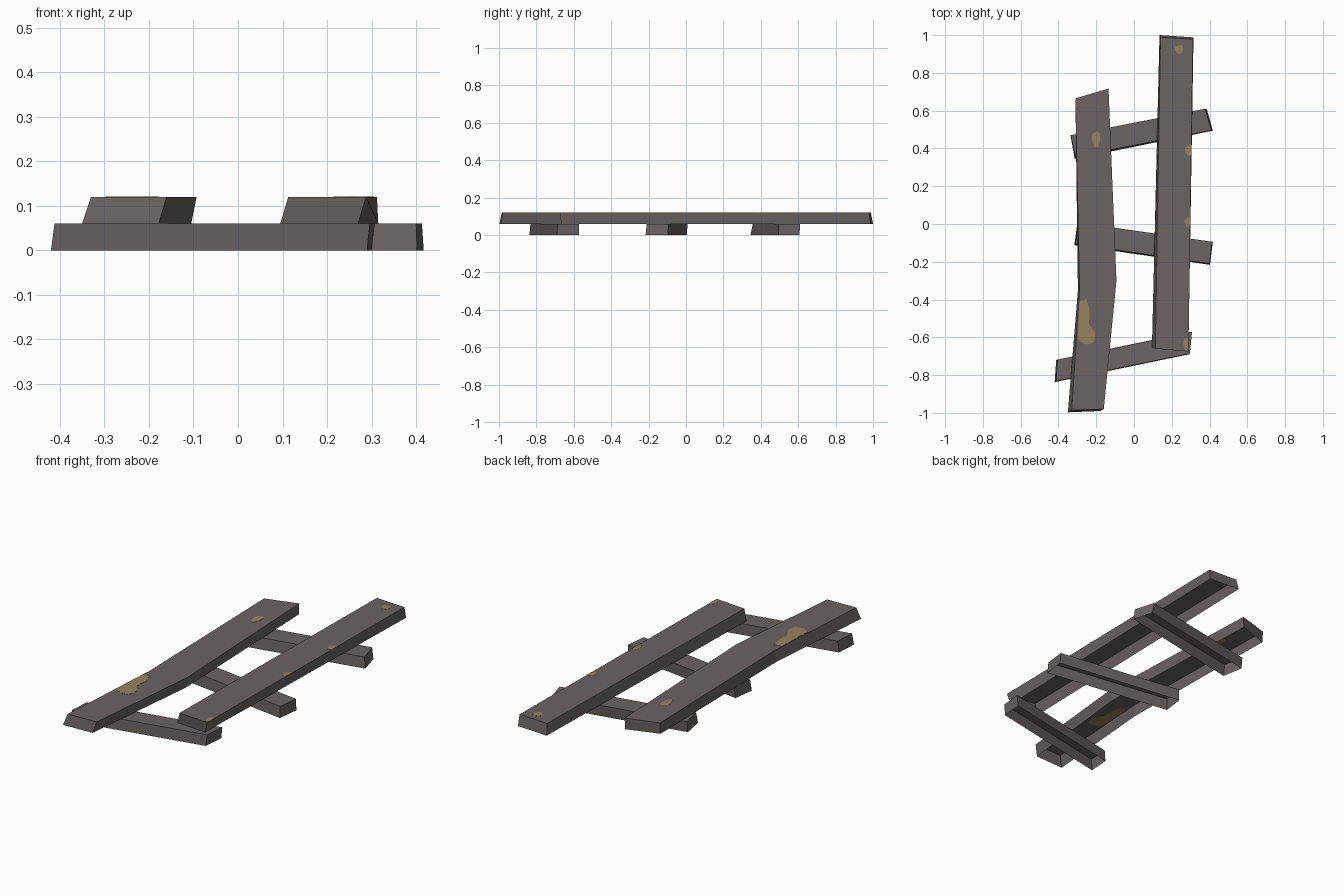
import bpy, bmesh, math

cube = bpy.data.objects.get("Cube")
if cube:
    bpy.data.objects.remove(cube, do_unlink=True)


def material(name, rgb):
    mat = bpy.data.materials.new(name)
    mat.use_nodes = True
    colour = (*rgb, 1.0)
    mat.diffuse_color = colour
    bsdf = next(n for n in mat.node_tree.nodes if n.type == 'BSDF_PRINCIPLED')
    bsdf.inputs["Base Color"].default_value = colour
    return mat


WOOD = material("weathered grey wood", (0.145, 0.125, 0.125))
TAN = material("bare tan wood", (0.31, 0.225, 0.115))
THICK = 0.06


def finish(name, bm, mat):
    mesh = bpy.data.meshes.new(name)
    bm.to_mesh(mesh)
    bm.free()
    mesh.materials.append(mat)
    obj = bpy.data.objects.new(name, mesh)
    bpy.context.collection.objects.link(obj)
    return obj


def plank(name, z, side_a, side_b):
    """Board with an open underside; each station is (top x, top y, bottom x, bottom y)."""
    bm = bmesh.new()

    def chain(side):
        return [(bm.verts.new((tx, ty, z + THICK)), bm.verts.new((bx, by, z)))
                for tx, ty, bx, by in side]

    a, b = chain(side_a), chain(side_b)
    for i in range(len(a) - 1):
        bm.faces.new((a[i][0], b[i][0], b[i + 1][0], a[i + 1][0]))
    loop = a + b[::-1]
    for p, q in zip(loop, loop[1:] + loop[:1]):
        bm.faces.new((p[0], p[1], q[1], q[0]))
    bmesh.ops.recalc_face_normals(bm, faces=bm.faces)
    bm.faces.ensure_lookup_table()
    if bm.faces[0].normal.z < 0:
        bmesh.ops.reverse_faces(bm, faces=bm.faces)
    return finish(name, bm, WOOD)


def patch(name, outline):
    """Thin worn patch, showing through both faces of a board's top."""
    bm = bmesh.new()
    face = bm.faces.new([bm.verts.new((x, y, 0.1175)) for x, y in outline])
    out = bmesh.ops.extrude_face_region(bm, geom=[face])
    top = [v for v in out["geom"] if isinstance(v, bmesh.types.BMVert)]
    bmesh.ops.translate(bm, verts=top, vec=(0, 0, 0.0035))
    bmesh.ops.recalc_face_normals(bm, faces=bm.faces)
    return finish(name, bm, TAN)


def spot(name, x, y, rx, ry, edge=1.0):
    """Uneven round patch, clipped at the board's edge."""
    pts = []
    for i in range(10):
        t = math.tau * i / 10
        r = 1.0 if i % 3 else 0.85
        pts.append((min(x + rx * r * math.cos(t), edge + 0.0001 * i), y + ry * r * math.sin(t)))
    return patch(name, pts)


# Long boards
plank("bent_long_board", THICK,
      [(-0.31, 0.665, -0.31, 0.66), (-0.288, -0.35, -0.297, -0.35), (-0.33, -0.985, -0.35, -0.997)],
      [(-0.135, 0.717, -0.138, 0.717), (-0.093, -0.30, -0.105, -0.30), (-0.16, -0.98, -0.178, -0.99)])
plank("straight_long_board", THICK,
      [(0.14, 0.988, 0.135, 1.0), (0.113, -0.66, 0.095, -0.653)],
      [(0.312, 0.978, 0.315, 0.988), (0.288, -0.675, 0.27, -0.667)])

# Cross boards
plank("back_cross_board", 0,
      [(-0.335, 0.47, -0.335, 0.463), (0.376, 0.61, 0.386, 0.607)],
      [(-0.31, 0.357, -0.314, 0.345), (0.41, 0.496, 0.417, 0.494)])
plank("middle_cross_board", 0,
      [(-0.295, 0.008, -0.30, 0.005), (0.413, -0.094, 0.417, -0.096)],
      [(-0.31, -0.105, -0.316, -0.112), (0.40, -0.21, 0.402, -0.216)])
plank("front_cross_board", 0,
      [(-0.405, -0.718, -0.412, -0.72), (0.307, -0.572, 0.30, -0.572)],
      [(-0.412, -0.832, -0.42, -0.837), (0.296, -0.686, 0.29, -0.69)])

# Worn patches
patch("large_worn_patch",
      [(-0.292, -0.405), (-0.25, -0.40), (-0.235, -0.46), (-0.238, -0.53), (-0.205, -0.575),
       (-0.212, -0.63), (-0.255, -0.638), (-0.298, -0.615), (-0.293, -0.52)])
spot("bent_board_spot", -0.2, 0.45, 0.025, 0.044)
spot("back_end_spot", 0.24, 0.925, 0.025, 0.025)
spot("upper_edge_spot", 0.29, 0.39, 0.022, 0.03, 0.304)
spot("middle_edge_spot", 0.285, 0.01, 0.018, 0.028, 0.298)
spot("front_edge_spot", 0.277, -0.635, 0.016, 0.036, 0.289)
